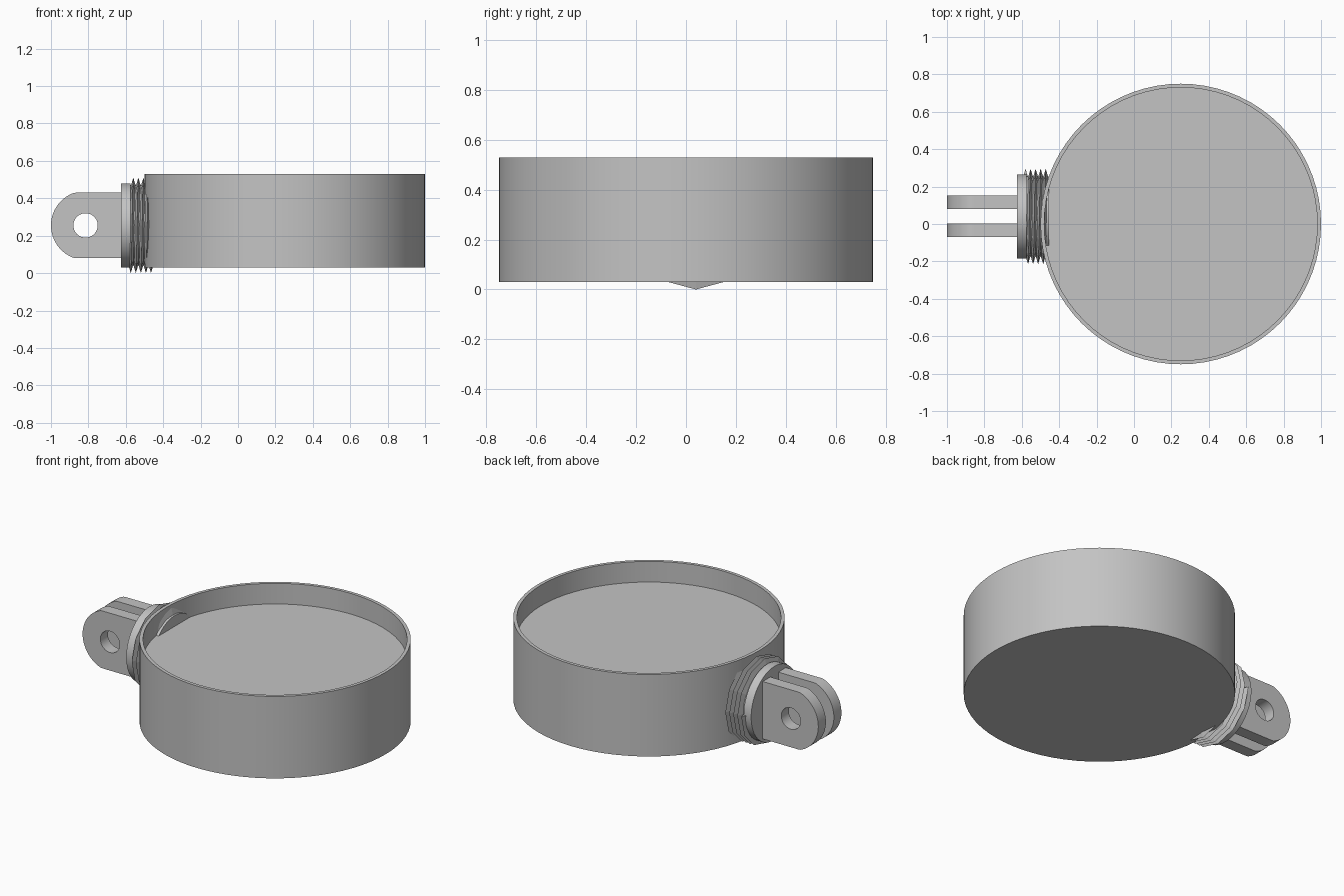
import bpy, bmesh, math
from mathutils import Matrix, Vector

cube = bpy.data.objects.get("Cube")
if cube:
    bpy.data.objects.remove(cube, do_unlink=True)

grey = bpy.data.materials.new("plain grey")
grey.use_nodes = True
colour = (0.55, 0.55, 0.55, 1)
grey.diffuse_color = colour
grey.node_tree.nodes["Principled BSDF"].inputs["Base Color"].default_value = colour


def finish(name, bm, smooth=True):
    bmesh.ops.remove_doubles(bm, verts=bm.verts, dist=1e-5)
    bmesh.ops.recalc_face_normals(bm, faces=bm.faces)
    mesh = bpy.data.meshes.new(name)
    bm.to_mesh(mesh)
    bm.free()
    mesh.materials.append(grey)
    obj = bpy.data.objects.new(name, mesh)
    bpy.context.collection.objects.link(obj)
    if smooth:
        bpy.ops.object.select_all(action='DESELECT')
        obj.select_set(True)
        bpy.context.view_layer.objects.active = obj
        bpy.ops.object.shade_smooth_by_angle(angle=math.radians(30))
    return obj


def bridge(bm, rows, closed):
    """Join successive rows of points with quads."""
    rows = [[bm.verts.new(p) for p in row] for row in rows]
    pairs = list(zip(rows, rows[1:]))
    if closed:
        pairs.append((rows[-1], rows[0]))
    for a, b in pairs:
        n = len(a)
        for i in range(n):
            j = (i + 1) % n
            bm.faces.new((a[i], a[j], b[j], b[i]))
    return rows


def lathe(name, profile, place, sides):
    """Turn (radius, height) points about z, cap both ends, then place."""
    bm = bmesh.new()
    turn = [2 * math.pi * i / sides for i in range(sides)]
    rows = bridge(bm, [[(r * math.cos(t), r * math.sin(t), h) for t in turn]
                       for r, h in profile], False)
    bm.faces.new(rows[0])
    bm.faces.new(rows[-1])
    bm.transform(place)
    return finish(name, bm)


# Shallow round cup with a raised rim
lathe("cup", [(0.75, 0.03), (0.75, 0.53), (0.73, 0.53), (0.73, 0.404)],
      Matrix.Translation((0.25, 0, 0)), 72)

# Stepped plug running into the side of the cup
PLUG_Y, PLUG_Z = 0.04, 0.255
along_x = Matrix.Translation((0, PLUG_Y, PLUG_Z)) @ Matrix.Rotation(math.pi / 2, 4, 'Y')
lathe("plug", [(0.225, -0.625), (0.225, -0.575), (0.215, -0.575), (0.215, -0.455)],
      along_x, 48)

# Helical screw thread with a sharp crest
STEPS, TURNS, PITCH = 12, 4.5, 0.027
bm = bmesh.new()
rows = []
for i in range(int(STEPS * TURNS) + 1):
    t = 2 * math.pi * i / STEPS
    x = -0.58 + PITCH * i / STEPS
    rows.append([Vector((x + dx, PLUG_Y + r * math.cos(t), PLUG_Z - r * math.sin(t)))
                 for dx, r in ((-0.013, 0.212), (0, 0.255), (0.013, 0.212))])
rows = bridge(bm, rows, False)
bm.faces.new(rows[0])
bm.faces.new(rows[-1])
finish("screw_thread", bm, smooth=False)


# Pair of rounded mounting lugs with a pin hole
def lug(name, y0, y1):
    sides, half, round_r, hole_r = 72, 0.175, 0.185, 0.065
    root = half / math.tan(math.radians(40))
    outer, hole = [], []
    for i in range(sides):
        t = 2 * math.pi * i / sides
        c, s = math.cos(t), math.sin(t)
        reach = half / max(abs(s), 1e-6)
        reach = min(reach, root / c) if c > 0.3 else min(reach, round_r)
        outer.append((-0.815 + reach * c, PLUG_Z + reach * s))
        hole.append((-0.815 + hole_r * c, PLUG_Z + hole_r * s))
    bm = bmesh.new()
    bridge(bm, [[(x, y, z) for x, z in loop]
                for loop, y in ((outer, y0), (outer, y1), (hole, y1), (hole, y0))], True)
    finish(name, bm)


lug("front_lug", -0.07, 0.003)
lug("back_lug", 0.08, 0.153)
